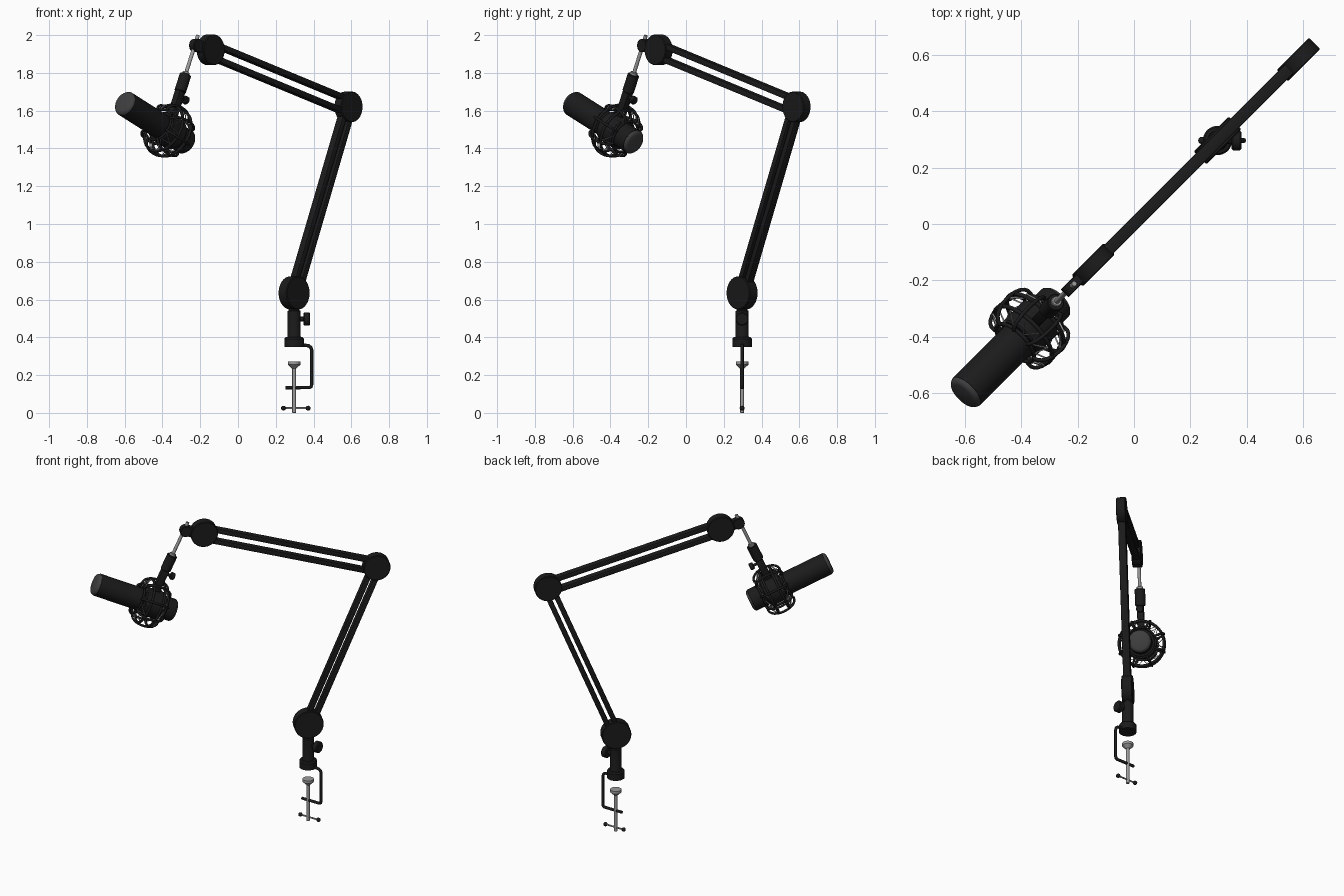
import bpy, bmesh, math
from mathutils import Vector, Matrix

if "Cube" in bpy.data.objects:
    bpy.data.objects.remove(bpy.data.objects["Cube"])

R2 = math.sqrt(2)


def material(name, v):
    m = bpy.data.materials.new(name)
    m.diffuse_color = (v, v, v, 1)
    m.use_nodes = True
    m.node_tree.nodes["Principled BSDF"].inputs["Base Color"].default_value = m.diffuse_color
    return m


BLACK = material("black", 0.011)
CAP = material("dark_grey", 0.05)
STEEL = material("steel", 0.33)


def finish(ob, mat, angle=35):
    ob.data.materials.clear()
    ob.data.materials.append(mat)
    bpy.ops.object.select_all(action='DESELECT')
    ob.select_set(True)
    bpy.context.view_layer.objects.active = ob
    if ob.type == 'CURVE':
        bpy.ops.object.convert(target='MESH')
    bpy.ops.object.shade_smooth_by_angle(angle=math.radians(angle))
    return bpy.context.view_layer.objects.active


def mesh_object(name, bm, mat):
    bmesh.ops.recalc_face_normals(bm, faces=bm.faces)
    me = bpy.data.meshes.new(name)
    bm.to_mesh(me)
    bm.free()
    ob = bpy.data.objects.new(name, me)
    bpy.context.collection.objects.link(ob)
    return finish(ob, mat)


def lathe(name, origin, axis, profile, mat, seg=40):
    """Spin (radius, height) points about an axis."""
    bm = bmesh.new()
    vs = [bm.verts.new((r, 0, h)) for r, h in profile]
    es = [bm.edges.new(p) for p in zip(vs, vs[1:])]
    bmesh.ops.spin(bm, geom=vs + es, cent=(0, 0, 0), axis=(0, 0, 1),
                   angle=2 * math.pi, steps=seg)
    bmesh.ops.remove_doubles(bm, verts=bm.verts, dist=1e-5)
    q = Vector(axis).to_track_quat('Z', 'Y').to_matrix().to_4x4()
    bm.transform(Matrix.Translation(origin) @ q)
    return mesh_object(name, bm, mat)


def cyl(name, a, b, r, mat, bevel=0.003, seg=32):
    a, b = Vector(a), Vector(b)
    h = (b - a).length
    return lathe(name, a, b - a, [(0, 0), (r - bevel, 0), (r, bevel), (r, h - bevel),
                                  (r - bevel, h), (0, h)], mat, seg)


def bar(name, a, b, width, depth, mat, bevel=0.004):
    """Rectangular bar between two points, depth across the arm plane."""
    a, b = Vector(a), Vector(b)
    z = (b - a).normalized()
    x = N.cross(z)
    bm = bmesh.new()
    bmesh.ops.create_cube(bm, size=1)
    bmesh.ops.scale(bm, vec=(width, depth, (b - a).length), verts=bm.verts)
    bmesh.ops.bevel(bm, geom=bm.edges[:], offset=bevel, segments=2, affect='EDGES', profile=0.5)
    m = Matrix((x, N, z)).transposed().to_4x4()
    bm.transform(Matrix.Translation((a + b) / 2) @ m)
    return mesh_object(name, bm, mat)


def tube(name, paths, r, mat, closed=False):
    cu = bpy.data.curves.new(name, 'CURVE')
    cu.dimensions = '3D'
    cu.bevel_depth = r
    cu.bevel_resolution = 2
    cu.use_fill_caps = True
    for pts in paths:
        sp = cu.splines.new('POLY')
        sp.points.add(len(pts) - 1)
        for p, c in zip(sp.points, pts):
            p.co = (*c, 1)
        sp.use_cyclic_u = closed
    ob = bpy.data.objects.new(name, cu)
    bpy.context.collection.objects.link(ob)
    return finish(ob, mat, 50)


# The arm lies in the vertical plane x = y; N is that plane's normal
U = Vector((1, 1, 0)) / R2
N = Vector((-1, 1, 0)) / R2
Z = Vector((0, 0, 1))


def at(s, z):
    return Vector((s, s, z))


# ---- Desk clamp ----
C = 0.297
X = Vector((1, 0, 0))
base = at(C, 0)
cyl("clamp_screw", base, base + Z * 0.25, 0.010, STEEL, 0.001, 20)
lathe("clamp_pad", base + Z * 0.235, Z, [(0, 0), (0.012, 0), (0.033, 0.02), (0.033, 0.037), (0, 0.037)], STEEL)
cyl("clamp_handle", base + Z * 0.025 - X * 0.058, base + Z * 0.025 + X * 0.072, 0.005, STEEL, 0.001, 12)
for sx in (-0.056, 0.074):
    lathe("handle_ball", base + Z * 0.025 + X * sx, X,
          [(0.013 * math.sin(i * math.pi / 8), -0.013 * math.cos(i * math.pi / 8)) for i in range(9)], BLACK, 16)
frame = [base + Vector((x, 0, z)) for x, z in
         ((0, .358), (.06, .358), (.078, .355), (.089, .346), (.093, .332), (.093, .15),
          (.09, .139), (.08, .134), (-.045, .134))]
tube("clamp_frame", [frame], 0.009, BLACK)
lathe("clamp_socket", base + Z * 0.35, Z,
      [(0, 0), (.052, 0), (.052, .042), (.046, .05), (.036, .052), (.034, .06), (.034, .19),
       (.027, .194), (.027, .215), (0, .215)], BLACK)
cyl("socket_screw", base + Vector((.03, 0, .497)), base + Vector((.052, 0, .497)), 0.012, BLACK)
cyl("socket_knob", base + Vector((.05, 0, .497)), base + Vector((.085, 0, .497)), 0.035, BLACK, 0.005, 24)

# ---- Joint discs and paired arm bars ----
J0, J1, J2 = at(C, 0.635), at(0.585, 1.62), at(-0.145, 1.922)
for name, p, r, t in (("base_joint", J0, .088, .032), ("elbow_joint", J1, .081, .028), ("head_joint", J2, .081, .028)):
    cyl(name, p - N * t, p + N * t, r, BLACK, 0.004, 48)
for name, a, b, off in (("lower_arm_bar", J0, J1, .0235), ("upper_arm_bar", J1, J2, .035)):
    side = N.cross((b - a).normalized())
    for sgn in (-1, 1):
        bar(name, a + side * off * sgn, b + side * off * sgn, 0.030, 0.044, BLACK)

# ---- Head tab that holds the drop rod ----
tip = at(-0.222, 1.945)
bar("head_tab", J2, tip, 0.062, 0.036, BLACK)
cyl("head_tab_end", tip - N * 0.02, tip + N * 0.02, 0.035, BLACK)

# ---- Microphone frame: A along the body to its rear, W up the drop rod ----
O = at(-0.372, 1.494)
A = (at(-0.27, 1.43) - at(-0.609, 1.645)).normalized()
W = A.cross(N).normalized()
if W.z < 0:
    W = -W

# ---- Drop rod and mount stem ----
cyl("drop_rod", O + W * 0.31, O + W * 0.553, 0.010, STEEL, 0.001, 20)
cyl("rod_nut", O + W * 0.32, O + W * 0.34, 0.019, STEEL, 0.003, 20)
cyl("stem_collar", O + W * 0.225, O + W * 0.326, 0.031, BLACK)
bar("stem_bracket", O + W * 0.085, O + W * 0.235, 0.044, 0.04, BLACK)
cyl("stem_knob_screw", O + W * 0.202, O + W * 0.202 + A * 0.05, 0.009, BLACK, 0.001, 16)
cyl("stem_knob", O + W * 0.202 + A * 0.043, O + W * 0.202 + A * 0.068, 0.022, BLACK, 0.004, 20)

# ---- Microphone body with lighter end caps ----
R = 0.068
cyl("microphone_body", O - A * 0.35, O + A * 0.146, R, BLACK, 0.002, 48)
cap = [(0, 0), (R - .001, 0), (R - .003, .006), (R - .01, .014), (R - .02, .017), (0, .018)]
lathe("front_cap", O - A * 0.349, -A, cap, CAP, 48)
lathe("rear_cap", O + A * 0.142, A, cap, CAP, 48)


# ---- Shock mount ----
def polar(r, deg, a):
    t = math.radians(deg)
    return O + A * a + (N * math.cos(t) + W * math.sin(t)) * r


lathe("mount_sleeve", O, A, [(R - .002, -.06), (.08, -.06), (.085, -.054), (.085, .054), (.08, .06), (R - .002, .06)],
      BLACK, 48)
tube("mount_outer_ring", [[polar(.133, d, a) for d in range(0, 360, 6)] for a in (-.034, .034)],
     0.008, BLACK, True)
tube("mount_inner_ring", [[polar(.088, d, a) for d in range(0, 360, 8)] for a in (-.078, .078)],
     0.007, BLACK, True)
arches = []
for k in range(8):
    d = 22.5 + 45 * k
    arches.append([polar(.088 + .055 * math.sin(math.pi * i / 12) ** 0.8, d, -.085 * math.cos(math.pi * i / 12))
                   for i in range(13)])
tube("mount_arch", arches, 0.007, BLACK)
cords = [[polar(.133 if i % 2 else .087, 360 * i / 24, s * (.045 if i % 2 else .072)) for i in range(24)]
         for s in (-1, 1)]
tube("elastic_cord", cords, 0.0032, STEEL, True)
